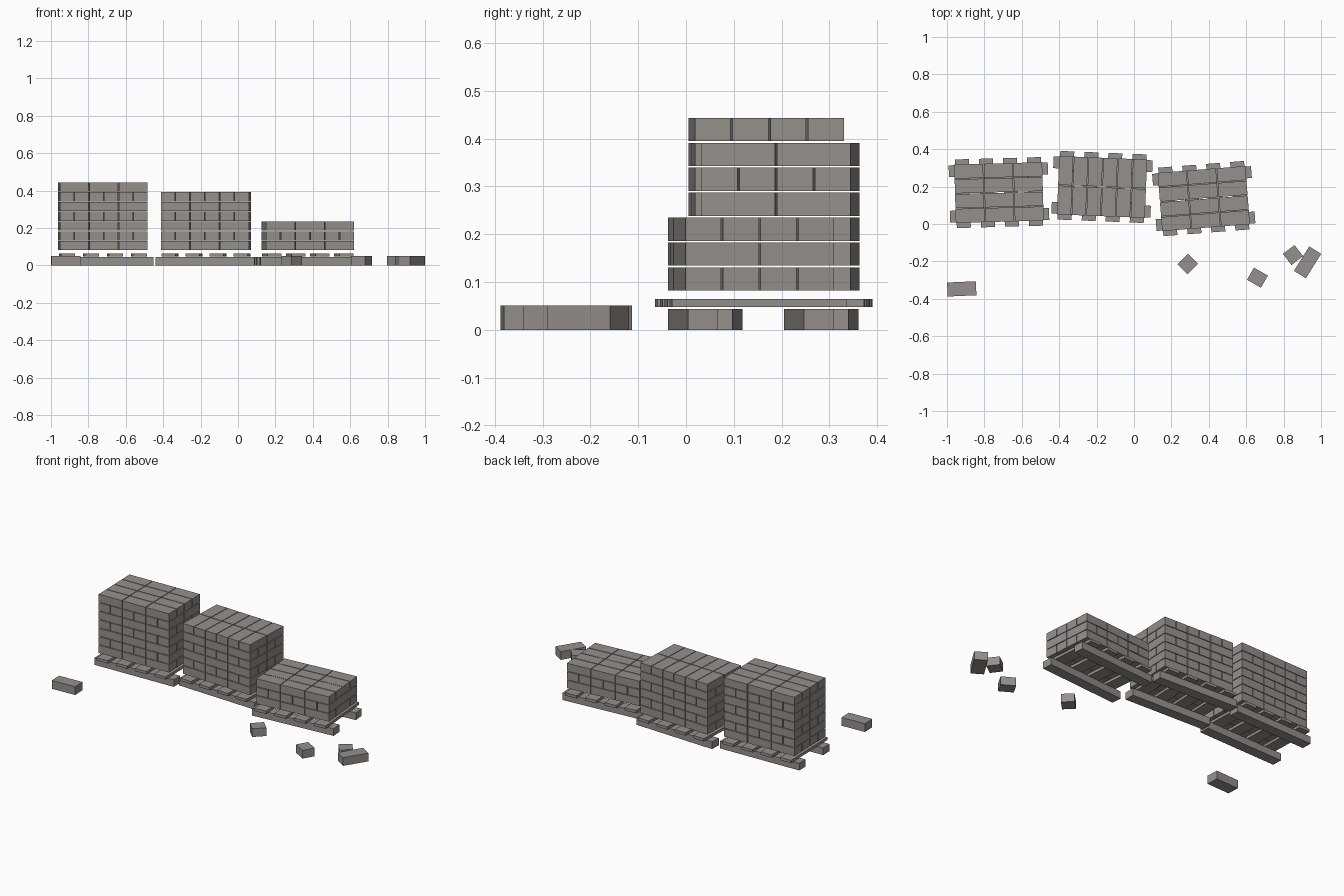
import bpy, bmesh, math
from mathutils import Matrix, Vector

if "Cube" in bpy.data.objects:
    bpy.data.objects.remove(bpy.data.objects["Cube"])

BRICK_L, BRICK_W, BRICK_H = 0.154, 0.075, 0.0485
GAP = 0.004
LAYER = 0.0522          # vertical pitch of the layers
STACK_Z = 0.082         # underside of the lowest layer

stone = bpy.data.materials.new("warm grey stone")
stone.diffuse_color = (0.30, 0.28, 0.262, 1)
stone.use_nodes = True
stone.node_tree.nodes["Principled BSDF"].inputs["Base Color"].default_value = stone.diffuse_color


def add_box(bm, centre, size):
    m = Matrix.Translation(Vector(centre)) @ Matrix.Diagonal((*size, 1))
    bmesh.ops.create_cube(bm, size=1, matrix=m)


def make_object(name, boxes, location, angle):
    """One flat-shaded object made of (centre, size) boxes."""
    bm = bmesh.new()
    for centre, size in boxes:
        add_box(bm, centre, size)
    mesh = bpy.data.meshes.new(name)
    bm.to_mesh(mesh)
    bm.free()
    mesh.materials.append(stone)
    obj = bpy.data.objects.new(name, mesh)
    obj.location = (*location, 0)
    obj.rotation_euler.z = math.radians(angle)
    bpy.context.collection.objects.link(obj)
    return obj


def brick_layer(index):
    """Even layers run lengthwise (3 x 4), odd layers crosswise (6 x 2)."""
    if index % 2 == 0:
        nx, ny, sx, sy = 3, 4, BRICK_L, BRICK_W
    else:
        nx, ny, sx, sy = 6, 2, BRICK_W, BRICK_L
    z = STACK_Z + index * LAYER + BRICK_H / 2
    return [(((i - (nx - 1) / 2) * (sx + GAP), (j - (ny - 1) / 2) * (sy + GAP), z),
             (sx, sy, BRICK_H)) for i in range(nx) for j in range(ny)]


# Loaded pallets: name, position, turn, number of brick layers
for side, location, angle, layers in (
        ("left", (-0.722, 0.168), 1.6, 7),
        ("middle", (-0.171, 0.198), -2.3, 6),
        ("right", (0.373, 0.136), 4.5, 3)):
    # two runners on the ground
    make_object(side + "_pallet_runners",
                [((0, s * 0.1215, 0.022), (0.53, 0.063, 0.044)) for s in (-1, 1)],
                location, angle)
    # four cross slats
    make_object(side + "_pallet_slats",
                [((x, 0, 0.0565), (0.075, 0.367, 0.017))
                 for x in (-0.193, -0.064, 0.064, 0.193)],
                location, angle)
    # stacked bricks
    make_object(side + "_brick_stack",
                [b for k in range(layers) for b in brick_layer(k)],
                location, angle)

# Loose whole and half bricks on the ground
for name, location, angle, length in (
        ("loose_brick_left", (-0.921, -0.347), 2.5, BRICK_L),
        ("loose_half_brick_a", (0.287, -0.214), 45, 0.08),
        ("loose_half_brick_b", (0.66, -0.287), -30, 0.086),
        ("loose_half_brick_c", (0.85, -0.166), 37, 0.078),
        ("loose_brick_right", (0.928, -0.205), 58, BRICK_L)):
    make_object(name, [((0, 0, 0.0255), (length, BRICK_W, 0.051))], location, angle)
